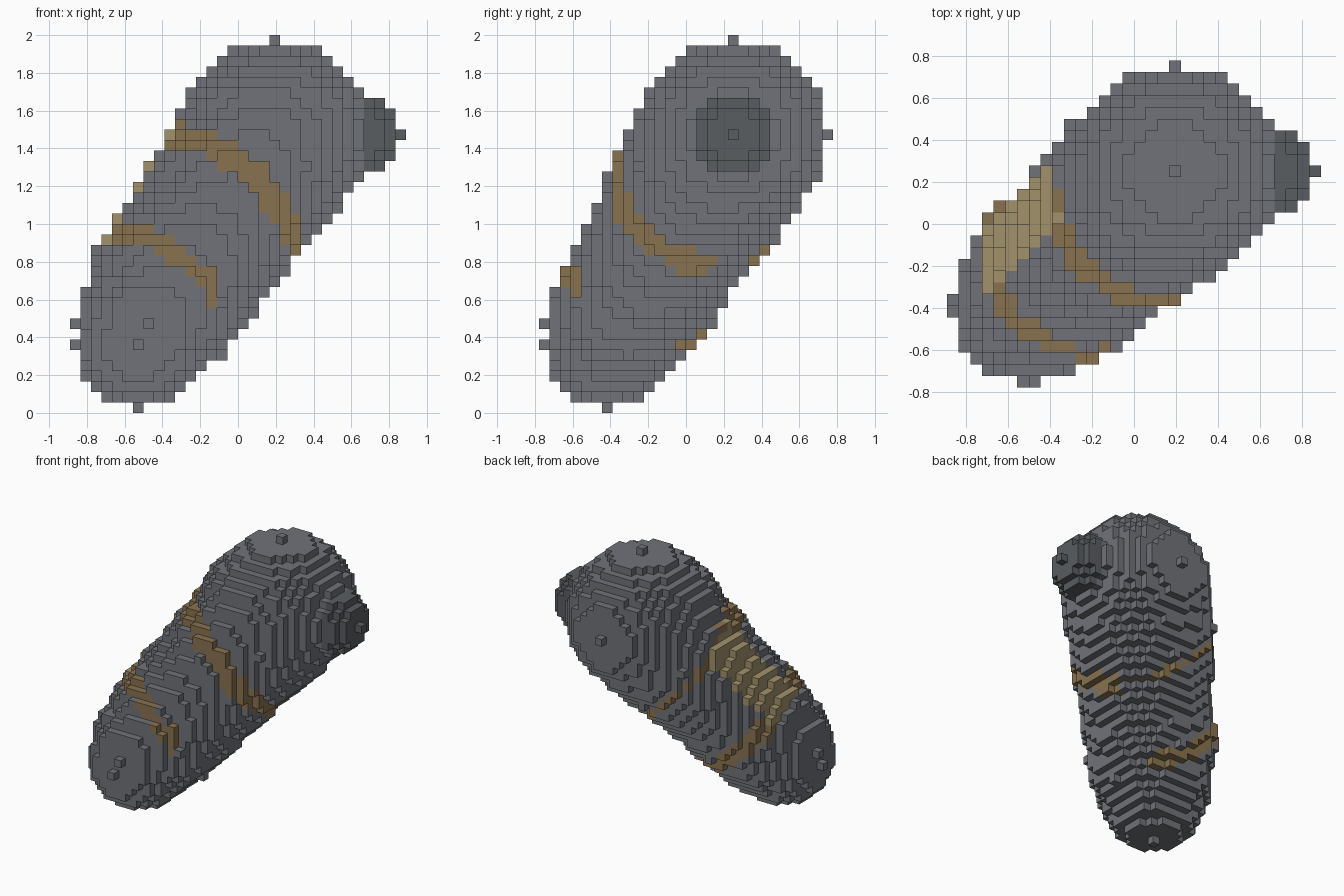
import bpy, bmesh
from math import floor
from mathutils import Vector
from itertools import product

if "Cube" in bpy.data.objects:
    bpy.data.objects.remove(bpy.data.objects["Cube"])

V = 1 / 18                                  # voxel size
TOP = Vector((19, 18, 26))                  # centre of the large end, in voxels
STEP = Vector((-0.65, -0.6, -1))            # limb direction per layer
AXIS = -STEP.normalized()
PAD = Vector((-0.87, 0.15, 0.47))           # side that carries the pad
PAD = (PAD - AXIS * PAD.dot(AXIS)).normalized()


def ball(centre, r):
    """Integer cells inside a sphere."""
    spans = [range(floor(c - r), floor(c + r) + 2) for c in centre]
    return {p for p in product(*spans)
            if (Vector(p) - centre).length_squared <= r * r + 1e-4}


def radius(s):
    if s <= 8:
        return 9 - s / 8                    # upper segment
    if s >= 19:
        return 6                            # rounded tip
    return 7.6 - 0.6 * (s - 9) / 9          # lower segment


# solid limb: a chain of shrinking voxel balls
cells = set()
for s in range(21):
    c = TOP + STEP * s
    cells |= ball(Vector([floor(x + 0.5) for x in c]), radius(s))
# slight bulge under the pad
for s in range(9, 16):
    cells |= ball(TOP + STEP * s + PAD, 7.3)

# joint stub on the side of the large end
stub = ball(TOP + Vector((8, 0, 0)), 4) - cells
stub |= {p for p in cells if p[0] >= 28}
cells -= stub


def region(p):
    """Choose the coloured part a limb cell belongs to."""
    d = Vector(p) - TOP
    a = d.dot(AXIS)
    rad = d - AXIS * a
    if rad.length < 4:
        return "limb"
    rad.normalize()
    c = rad.dot(PAD)
    if c > 0.93 and -20 < a < -6.5:
        return "pad_strip"
    half = 0.5 if rad.y > 0.3 else 1.4
    if abs(a + 8.6 - 1.6 * c) < half:
        return "straps"
    if c > -0.7 and abs(a + 20 - c) < 1.1:
        return "straps"
    return "limb"


parts = {"limb": set(), "pad_strip": set(), "straps": set(), "joint_stub": stub}
for p in cells:
    parts[region(p)].add(p)
solid = cells | stub

COLOURS = {
    "limb": (0.16, 0.17, 0.19, 1),
    "pad_strip": (0.36, 0.29, 0.15, 1),
    "straps": (0.25, 0.17, 0.08, 1),
    "joint_stub": (0.10, 0.11, 0.12, 1),
}


def build(name, group):
    """Mesh the exposed cell faces of one part."""
    bm = bmesh.new()
    corners = {}

    def vert(k):
        if k not in corners:
            corners[k] = bm.verts.new(((k[0] - 16) * V, (k[1] - 14) * V, k[2] * V))
        return corners[k]

    for p in sorted(group):
        for ax in range(3):
            u, w = (ax + 1) % 3, (ax + 2) % 3
            for side in (0, 1):
                n = list(p)
                n[ax] += 2 * side - 1
                if tuple(n) in solid:
                    continue
                quad = []
                for du, dw in ((0, 0), (1, 0), (1, 1), (0, 1)):
                    k = list(p)
                    k[ax] += side
                    k[u] += du
                    k[w] += dw
                    quad.append(vert(tuple(k)))
                bm.faces.new(quad if side else quad[::-1])
    me = bpy.data.meshes.new(name)
    bm.to_mesh(me)
    bm.free()
    mat = bpy.data.materials.new(name)
    mat.diffuse_color = COLOURS[name]
    mat.use_nodes = True
    mat.node_tree.nodes["Principled BSDF"].inputs["Base Color"].default_value = mat.diffuse_color
    me.materials.append(mat)
    bpy.context.collection.objects.link(bpy.data.objects.new(name, me))


for name, group in parts.items():
    build(name, group)
